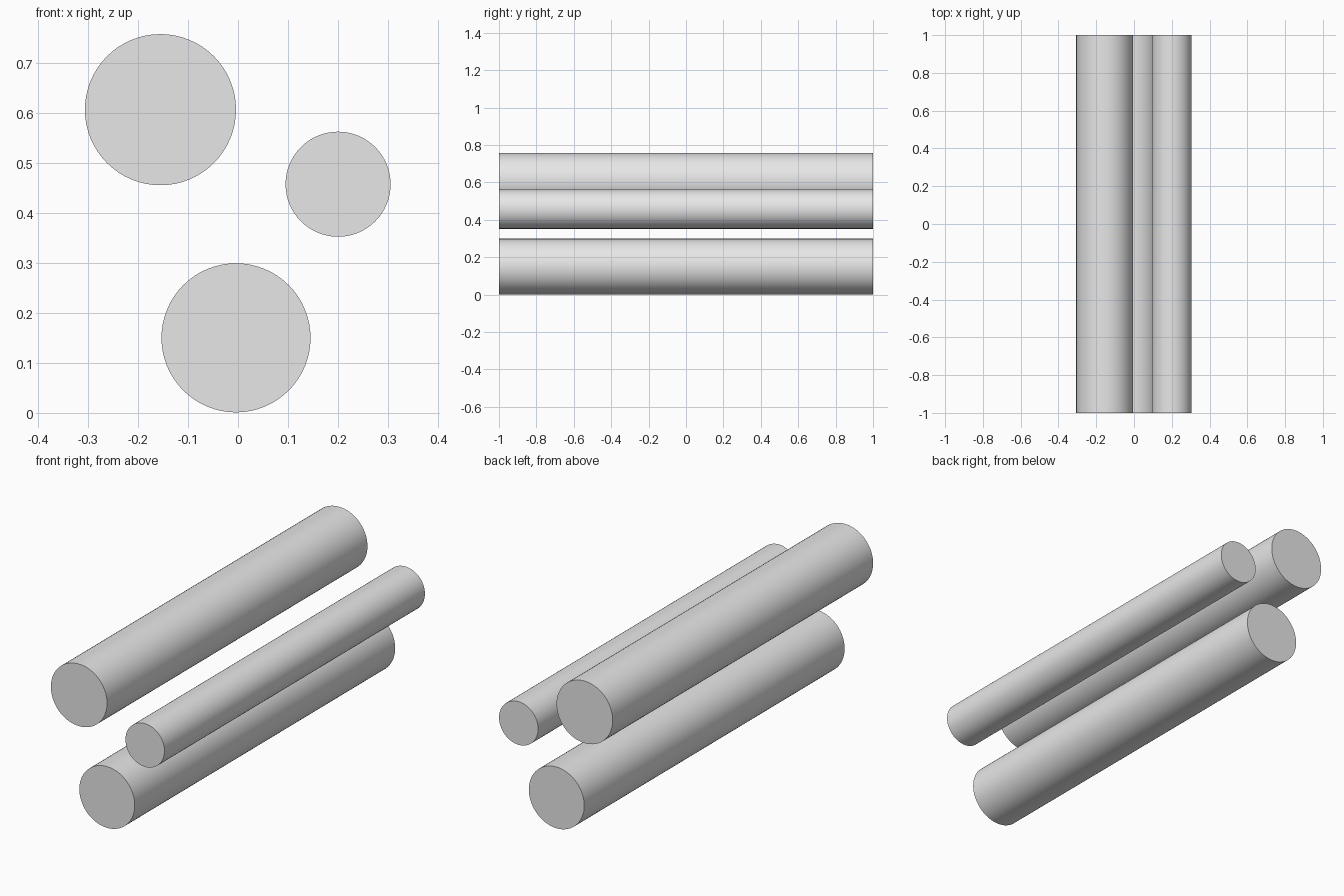
import bpy
import math

cube = bpy.data.objects.get("Cube")
if cube:
    bpy.data.objects.remove(cube, do_unlink=True)

# Plain grey finish
grey = bpy.data.materials.new("light_grey")
grey.use_nodes = True
colour = (0.8, 0.8, 0.8, 1)
grey.diffuse_color = colour
grey.node_tree.nodes["Principled BSDF"].inputs["Base Color"].default_value = colour


def rod(name, x, z, radius):
    """Full-length round rod lying along y, with flat ends."""
    bpy.ops.mesh.primitive_cylinder_add(
        vertices=64, radius=radius, depth=2,
        location=(x, 0, z), rotation=(math.pi / 2, 0, 0))
    obj = bpy.context.object
    obj.name = name
    obj.data.materials.append(grey)
    bpy.ops.object.shade_smooth_by_angle(angle=math.radians(30))


# Three parallel rods
rod("lower_rod", -0.004, 0.15, 0.149)
rod("upper_right_rod", -0.155, 0.606, 0.151)
rod("thin_left_rod", 0.2, 0.457, 0.105)
